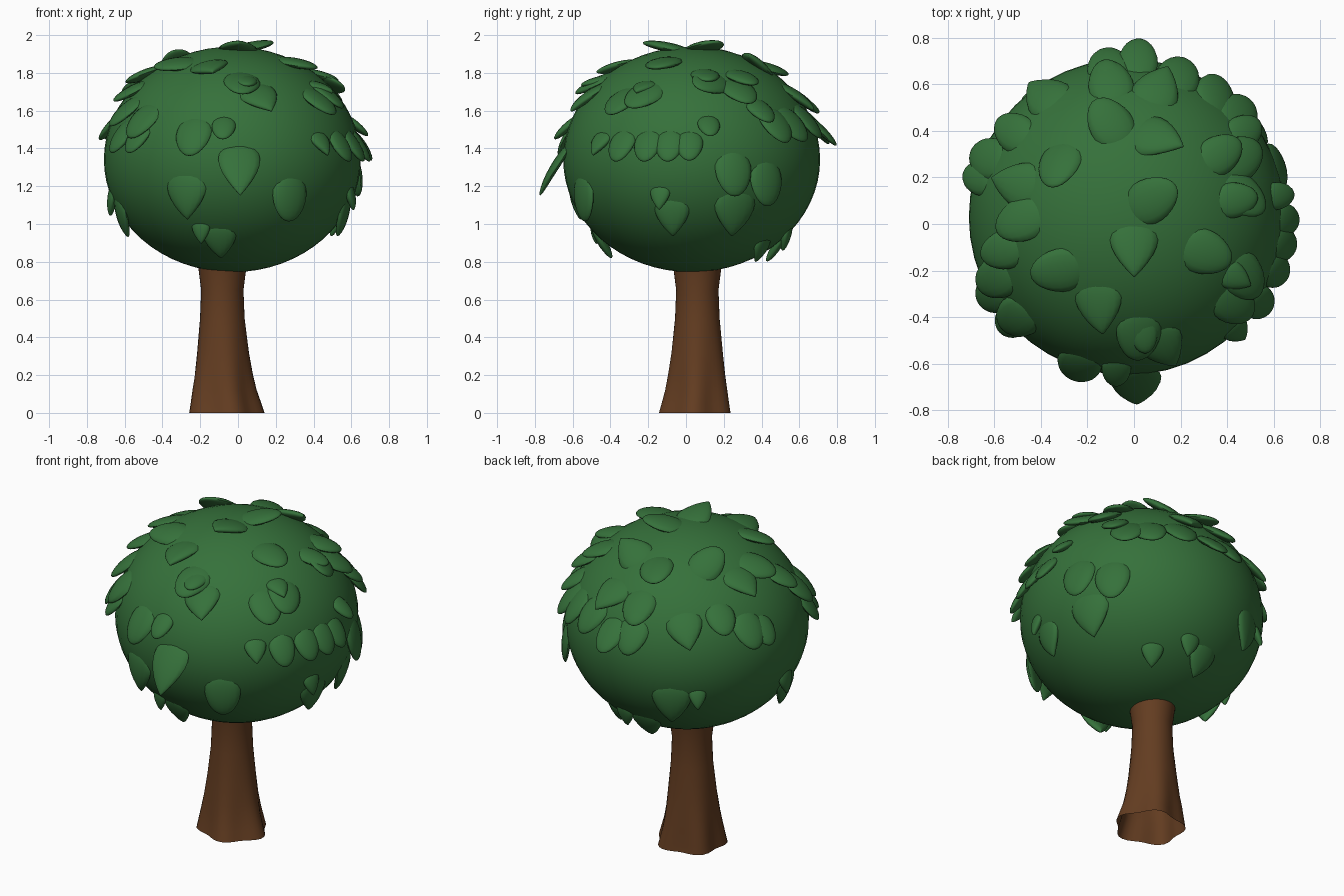
import bpy, bmesh, math
from mathutils import Vector

if "Cube" in bpy.data.objects:
    bpy.data.objects.remove(bpy.data.objects["Cube"])

C = Vector((-0.03, 0.03, 1.342))   # canopy centre
R = Vector((0.68, 0.68, 0.597))    # canopy radii


def material(name, col):
    m = bpy.data.materials.new(name)
    m.diffuse_color = (*col, 1)
    m.use_nodes = True
    m.node_tree.nodes["Principled BSDF"].inputs["Base Color"].default_value = m.diffuse_color
    return m


green = material("leaf_green", (0.036, 0.165, 0.043))
brown = material("bark_brown", (0.125, 0.046, 0.015))


def finish(bm, name, mat):
    bmesh.ops.recalc_face_normals(bm, faces=bm.faces)
    me = bpy.data.meshes.new(name)
    bm.to_mesh(me)
    bm.free()
    me.materials.append(mat)
    ob = bpy.data.objects.new(name, me)
    bpy.context.collection.objects.link(ob)
    bpy.context.view_layer.objects.active = ob
    ob.select_set(True)
    bpy.ops.object.shade_smooth_by_angle(angle=math.radians(60))
    ob.select_set(False)


def on_canopy(p):
    """Project a point to the canopy surface; return point and normal."""
    q = p - C
    k = math.sqrt(sum((q[i] / R[i]) ** 2 for i in range(3)))
    q /= k
    n = Vector([q[i] / R[i] ** 2 for i in range(3)]).normalized()
    return C + q, n


def add_leaf(bm, p, heading, size, pointed, lift):
    """A squashed sphere bent over the canopy, its tip lifted off the surface."""
    p, n = on_canopy(p)
    d = (heading - n * heading.dot(n)).normalized()
    r = d.cross(n)
    vs = bmesh.ops.create_uvsphere(bm, u_segments=16, v_segments=12, radius=1)["verts"]
    for v in vs:
        a, c, b = v.co                       # across, thickness, root(+1) to tip(-1)
        w = math.sqrt(max(0, 1 + b)) if pointed else 1 + 0.15 * b
        t = (1 - b) / 2
        s, sn = on_canopy(p + d * (-b * size / 2) + r * (a * w * size * 0.42))
        v.co = s + sn * (-0.02 + lift * t ** 1.4 + c * 0.027)


# canopy
bm = bmesh.new()
bmesh.ops.create_uvsphere(bm, u_segments=48, v_segments=32, radius=1)
for v in bm.verts:
    v.co = C + Vector([v.co[i] * R[i] for i in range(3)])
finish(bm, "canopy", green)

# trunk: flared open tube with root lobes at the base
bm = bmesh.new()
N = 40
rings = []
for z, cx, cy, r, lobe in [(0, -.068, .05, .194, .016), (.05, -.072, .053, .182, .015),
                           (.12, -.078, .057, .167, .011), (.2, -.08, .058, .153, .007),
                           (.32, -.082, .06, .137, .003), (.5, -.083, .06, .118, 0),
                           (.65, -.083, .06, .112, 0), (.76, -.083, .06, .126, 0),
                           (.86, -.083, .06, .14, 0)]:
    ring = []
    sy = 1 - 4 * lobe
    for i in range(N):
        a = math.tau * i / N
        q = r + lobe * math.cos(5 * a + 0.4)
        ring.append(bm.verts.new((cx + q * math.cos(a), cy + sy * q * math.sin(a), z)))
    rings.append(ring)
for lo, hi in zip(rings, rings[1:]):
    for i in range(N):
        j = (i + 1) % N
        bm.faces.new((lo[i], lo[j], hi[j], hi[i]))
finish(bm, "trunk", brown)

# side leaves: angle round the canopy, height, size
pointed_leaves = [
    (-98, .92, .2), (-108, .97, .11), (-112, 1.16, .25),
    (-29, 1.72, .14), (22, 1.07, .26), (-10, 1.05, .21), (-15, 1.15, .12),
    (117, 1.13, .25), (130, 1.17, .11), (191, 1.05, .22), (184, 1.13, .14),
    (96, .9, .2), (58, .88, .14), (82, .94, .13), (-46, 1.43, .14)]
round_leaves = [
    (-62, 1.15, .24), (-108, 1.47, .23), (-94, 1.51, .15), (-150, 1.47, .2),
    (-138, 1.46, .18), (-39, 1.65, .22), (-33, 1.42, .18), (-20, 1.42, .18),
    (-10, 1.42, .18), (-1, 1.42, .17), (8, 1.52, .14), (9, 1.78, .18),
    (34, 1.77, .2), (43, 1.53, .23), (70, 1.55, .23), (19, 1.28, .24),
    (36, 1.23, .24), (97, 1.52, .22), (157, 1.54, .22), (165, 1.52, .18),
    (98, 1.65, .2), (36, 1.6, .18), (205, 1.6, .22),
    (143, 1.62, .2), (195, 1.7, .2), (-82, 1.75, .15)]


def side_leaves(name, table, pointed, lift):
    bm = bmesh.new()
    for az, z, size in table:
        a = math.radians(az)
        rho = R.x * math.sqrt(1 - ((z - C.z) / R.z) ** 2)
        p = Vector((C.x + rho * math.cos(a), C.y + rho * math.sin(a), z))
        add_leaf(bm, p, Vector((0, 0, -1)), size, pointed, lift)
    finish(bm, name, green)


side_leaves("pointed_side_leaves", pointed_leaves, True, .065)
side_leaves("round_side_leaves", round_leaves, False, .075)
side_leaves("front_curled_leaf", [(-87, 1.31, .24)], True, .17)
side_leaves("back_curled_leaf", [(86, 1.5, .2)], False, .11)

# top leaves: x, y, direction the tip points
top_leaves = [
    (0, -.1, -90), (.07, .1, 30), (.3, -.12, -20), (-.15, -.35, -85),
    (-.32, -.2, 190), (.02, -.47, -90), (.12, -.52, -65), (.46, .13, -30),
    (.45, .28, 30), (-.5, .17, 165), (-.48, .02, 200), (.47, -.22, -40),
    (.1, .58, 70), (-.1, .6, 100), (-.1, .43, 120), (.1, .37, -30),
    (-.32, .26, -90), (.35, .55, 60), (-.38, .55, 130), (-.5, -.4, 220)]
bm = bmesh.new()
for k, (x, y, h) in enumerate(top_leaves):
    q = ((x - C.x) ** 2 + (y - C.y) ** 2) / R.x ** 2
    p = Vector((x, y, C.z + R.z * math.sqrt(max(0, 1 - q))))
    a = math.radians(h)
    lift = .08 if q < .1 else .07
    add_leaf(bm, p, Vector((math.cos(a), math.sin(a), -.01)), .23, k % 3 == 0, lift)
finish(bm, "top_leaves", green)
